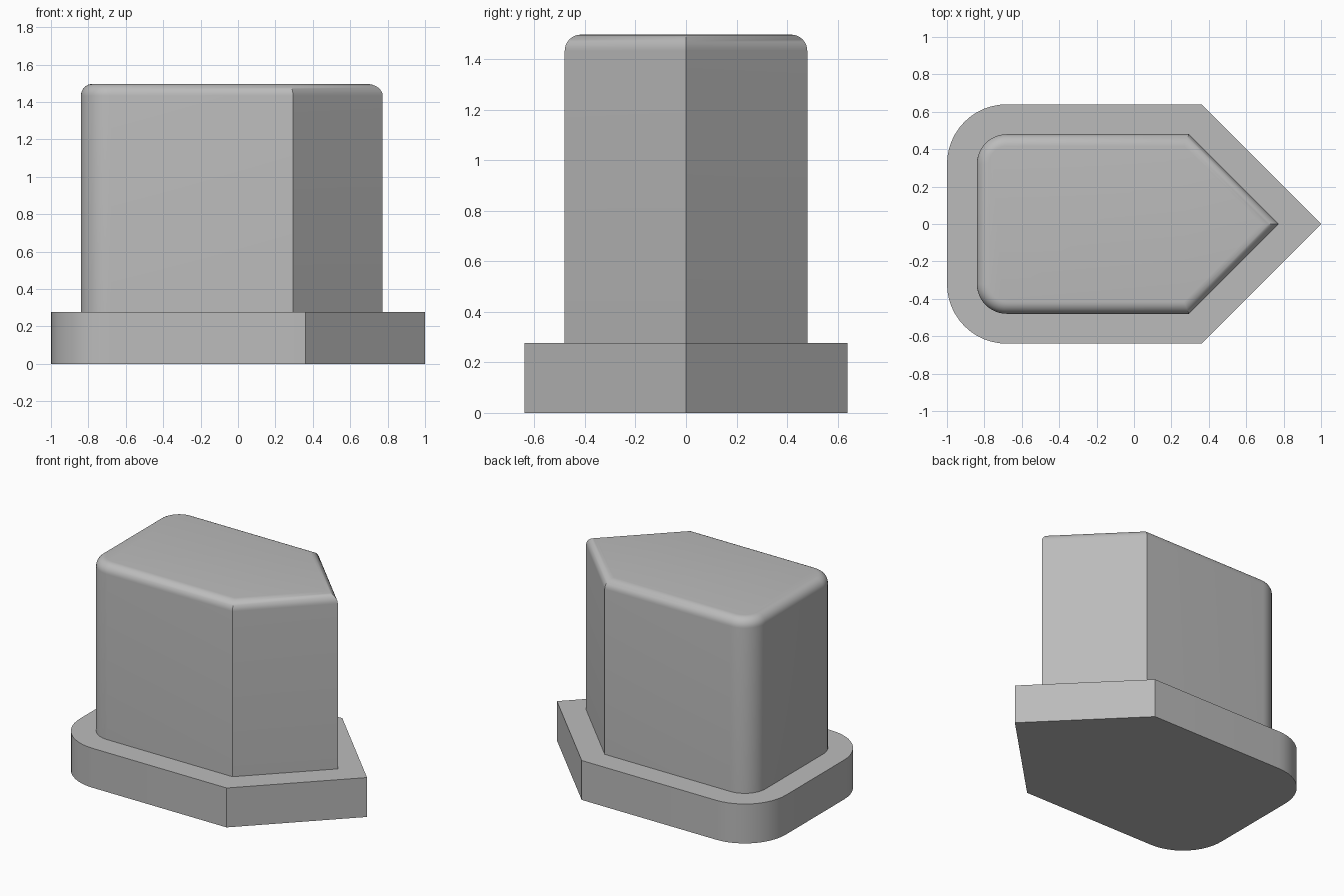
import bpy
import bmesh
from math import sin, cos, pi, sqrt, radians

cube = bpy.data.objects.get("Cube")
if cube:
    bpy.data.objects.remove(cube, do_unlink=True)

HALF, BACK, TIP, ROUND = 0.64, -1.0, 1.0, 0.32   # base outline
BASE_TOP, TOP = 0.276, 1.497
BODY_INSET, FILLET = 0.16, 0.064
ARC, FILLET_STEPS = 12, 8

# Single plain grey
grey = bpy.data.materials.new("plain grey")
colour = (0.5, 0.5, 0.5, 1)
grey.use_nodes = True
grey.diffuse_color = colour
grey.node_tree.nodes["Principled BSDF"].inputs["Base Color"].default_value = colour


def outline(inset):
    """Pointed outline with rounded rear corners, offset inwards."""
    half, back, r = HALF - inset, BACK + inset, ROUND - inset
    tip = TIP - inset * sqrt(2)
    points = [(tip, 0), (tip - half, half)]
    for side, start in ((1, pi / 2), (-1, pi)):
        for i in range(ARC + 1):
            a = start + pi / 2 * i / ARC
            points.append((back + r + r * cos(a), side * (half - r) + r * sin(a)))
    points.append((tip - half, -half))
    return points


def loft(name, levels):
    """Closed solid through a stack of (inset, height) outlines."""
    bm = bmesh.new()
    rings = [[bm.verts.new((x, y, z)) for x, y in outline(inset)] for inset, z in levels]
    for low, high in zip(rings, rings[1:]):
        for i in range(len(low)):
            j = (i + 1) % len(low)
            bm.faces.new((low[i], low[j], high[j], high[i]))
    bm.faces.new(rings[0][::-1])
    bm.faces.new(rings[-1])
    bmesh.ops.recalc_face_normals(bm, faces=bm.faces)
    mesh = bpy.data.meshes.new(name)
    bm.to_mesh(mesh)
    bm.free()
    mesh.materials.append(grey)
    obj = bpy.data.objects.new(name, mesh)
    bpy.context.collection.objects.link(obj)
    bpy.ops.object.select_all(action="DESELECT")
    obj.select_set(True)
    bpy.context.view_layer.objects.active = obj
    bpy.ops.object.shade_smooth_by_angle(angle=radians(30))
    return obj


# Flange at the bottom
loft("base_flange", [(0, 0), (0, BASE_TOP)])

# Upright body with a rounded top edge
levels = [(BODY_INSET, BASE_TOP)]
for i in range(FILLET_STEPS + 1):
    a = pi / 2 * i / FILLET_STEPS
    levels.append((BODY_INSET + FILLET * (1 - cos(a)), TOP - FILLET * (1 - sin(a))))
loft("pointed_body", levels)
